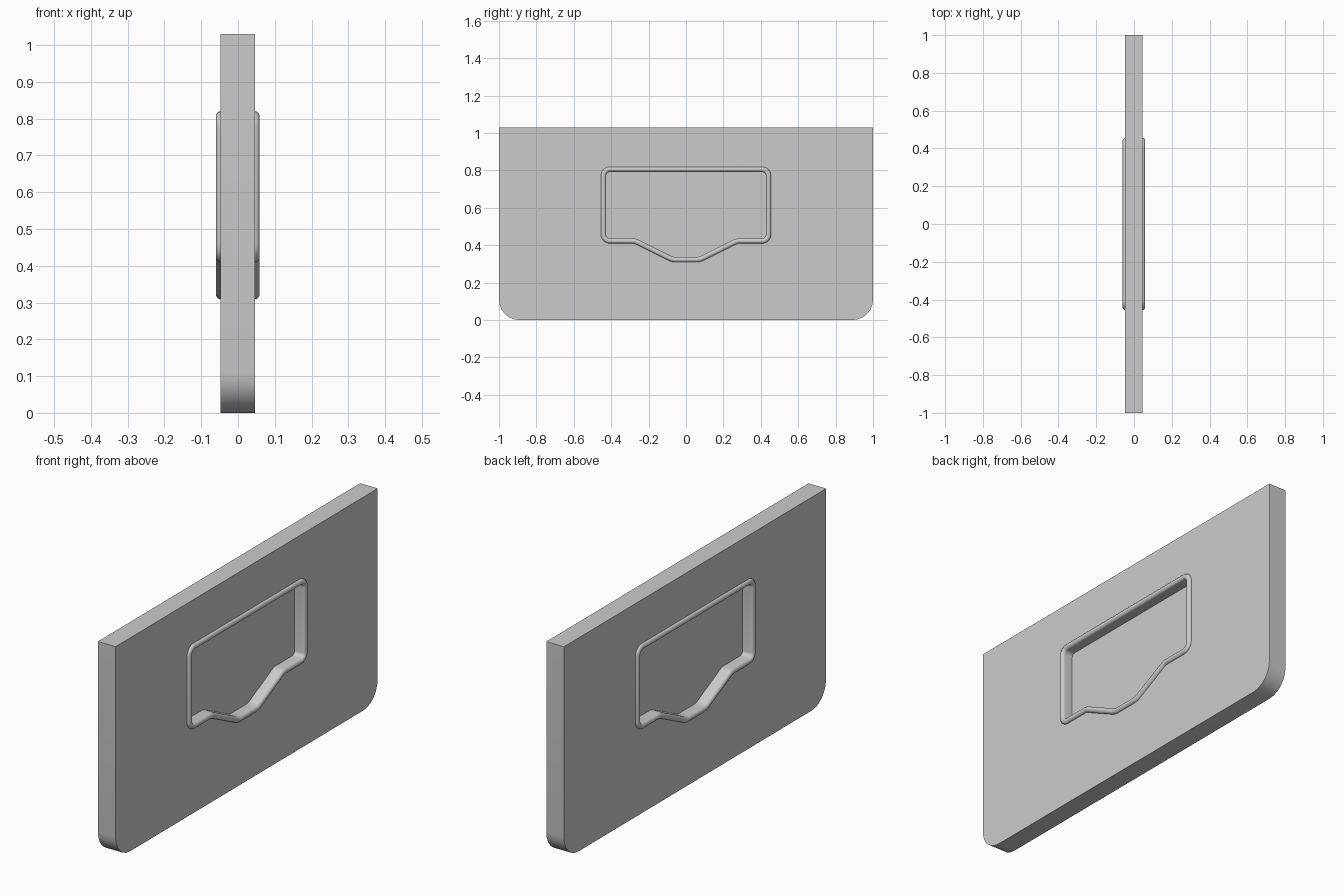
import bpy, bmesh, math
from mathutils import Vector

if "Cube" in bpy.data.objects:
    bpy.data.objects.remove(bpy.data.objects["Cube"])

grey = bpy.data.materials.new("plain_grey")
grey.diffuse_color = (0.6, 0.6, 0.6, 1)
grey.use_nodes = True
grey.node_tree.nodes["Principled BSDF"].inputs["Base Color"].default_value = grey.diffuse_color


def rounded(points, steps=6):
    """Round each (y, z, radius) corner of a polygon with an arc."""
    out = []
    n = len(points)
    for i, (y, z, r) in enumerate(points):
        p = Vector((y, z))
        if r == 0:
            out.append(p)
            continue
        a = (Vector(points[i - 1][:2]) - p).normalized()
        b = (Vector(points[(i + 1) % n][:2]) - p).normalized()
        half = a.angle(b) / 2
        c = p + (a + b).normalized() * r / math.sin(half)
        u = p + a * r / math.tan(half) - c
        v = p + b * r / math.tan(half) - c
        ang = u.angle_signed(v)
        for k in range(steps + 1):
            t = -ang * k / steps
            out.append(c + Vector((u.x * math.cos(t) - u.y * math.sin(t),
                                   u.x * math.sin(t) + u.y * math.cos(t))))
    return out


def offset(loop, d):
    """Push a counter-clockwise outline outward by d."""
    out = []
    for i, p in enumerate(loop):
        e1 = (p - loop[i - 1]).normalized()
        e2 = (loop[(i + 1) % len(loop)] - p).normalized()
        n1, n2 = Vector((e1.y, -e1.x)), Vector((e2.y, -e2.x))
        out.append(p + (n1 + n2) * d / (1 + n1.dot(n2)))
    return out


def ring(bm, loop, x):
    return [bm.verts.new((x, p.x, p.y)) for p in loop]


def bridge(bm, a, b):
    for i in range(len(a)):
        j = (i + 1) % len(a)
        bm.faces.new((a[i], a[j], b[j], b[i]))


def finish(bm, name):
    bmesh.ops.recalc_face_normals(bm, faces=bm.faces)
    me = bpy.data.meshes.new(name)
    bm.to_mesh(me)
    bm.free()
    ob = bpy.data.objects.new(name, me)
    bpy.context.collection.objects.link(ob)
    me.materials.append(grey)
    bpy.context.view_layer.objects.active = ob
    ob.select_set(True)
    bpy.ops.object.shade_smooth_by_angle(angle=math.radians(35))
    ob.select_set(False)


# Outlines in the y-z plane, counter-clockwise
TOP = 1.03
panel_outline = rounded([(-1, 0, .11), (1, 0, .11), (1, TOP, 0), (-1, TOP, 0)])
window = rounded([(-.427, .437, .02), (-.27, .437, .07), (-.07, .337, .07),
                  (.07, .337, .07), (.27, .437, .07), (.427, .437, .02),
                  (.427, .792, .02), (-.427, .792, .02)])
XB, XF = -.048, .046

# Panel slab with the window opening
bm = bmesh.new()
hole = offset(window, .012)
sides = []
for x in (XB, XF):
    o, h = ring(bm, panel_outline, x), ring(bm, hole, x)
    edges = [bm.edges.new((l[i - 1], l[i])) for l in (o, h) for i in range(len(l))]
    bmesh.ops.triangle_fill(bm, edges=edges, use_beauty=True)
    sides.append((o, h))
bridge(bm, sides[0][0], sides[1][0])
bridge(bm, sides[0][1], sides[1][1])
finish(bm, "panel")

# Rounded window rim, lining both faces of the opening
bm = bmesh.new()
profile = [(.028, XF - .004), (.027, .051), (.023, .056), (.017, .059), (.011, .059),
           (.005, .056), (.001, .051), (0, .045)]
section = profile + [(d, -x - (.001 if x > XF else 0)) for d, x in reversed(profile)]
rings = [ring(bm, offset(window, d), x) for d, x in section]
for i in range(len(rings)):
    bridge(bm, rings[i - 1], rings[i])
finish(bm, "window_rim")

# Thin pane in the middle of the opening
bm = bmesh.new()
pane = offset(window, .006)
a, b = ring(bm, pane, -.004), ring(bm, pane, .004)
bm.faces.new(a)
bm.faces.new(b)
bridge(bm, a, b)
finish(bm, "window_pane")
